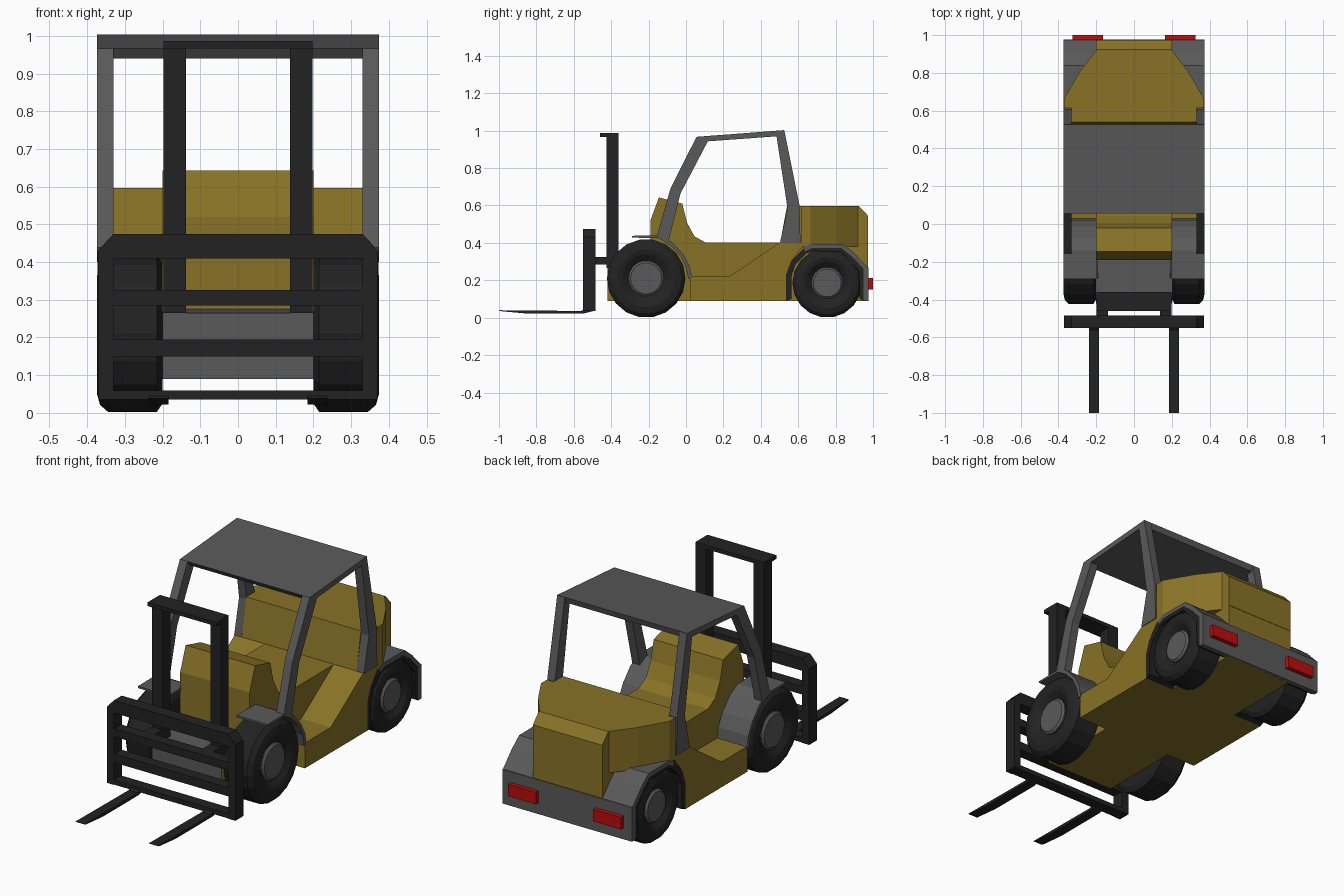
import bpy, bmesh, math

if "Cube" in bpy.data.objects:
    bpy.data.objects.remove(bpy.data.objects["Cube"])


def material(name, r, g, b):
    m = bpy.data.materials.new(name)
    m.diffuse_color = (r, g, b, 1)
    m.use_nodes = True
    m.node_tree.nodes["Principled BSDF"].inputs["Base Color"].default_value = m.diffuse_color
    return m


YELLOW = material("mustard paint", 0.25, 0.17, 0.02)
GREY = material("mid grey", 0.1, 0.1, 0.1)
BLACK = material("black", 0.016, 0.016, 0.016)
RED = material("lamp red", 0.5, 0.004, 0.004)


def loft(name, loops, mat, mirror=False, capped=True):
    """Join matching rings of points with quads and cap both ends."""
    bm = bmesh.new()
    rings = [[bm.verts.new(p) for p in loop] for loop in loops]
    n = len(rings[0])
    for a, b in zip(rings, rings[1:]):
        for i in range(n):
            j = (i + 1) % n
            bm.faces.new((a[i], a[j], b[j], b[i]))
    if capped:
        bm.faces.new(rings[0])
        bm.faces.new(rings[-1])
    bmesh.ops.recalc_face_normals(bm, faces=bm.faces)
    me = bpy.data.meshes.new(name)
    bm.to_mesh(me)
    bm.free()
    me.materials.append(mat)
    ob = bpy.data.objects.new(name, me)
    bpy.context.collection.objects.link(ob)
    if mirror:
        ob.modifiers.new("Mirror", 'MIRROR')
    return ob


def side(name, profile, x0, x1, mat, mirror=False):
    """Extrude a y-z profile across x."""
    return loft(name, [[(x, y, z) for y, z in profile] for x in (x0, x1)], mat, mirror)


def box(name, x0, x1, y0, y1, z0, z1, mat, mirror=False):
    return side(name, [(y0, z0), (y1, z0), (y1, z1), (y0, z1)], x0, x1, mat, mirror)


def band(name, outer, centre, k, x0, x1, mat):
    """Curved strip: an outer line and the same line pulled towards a centre."""
    cy, cz = centre
    inner = [(cy + (y - cy) * k, max(0.09, cz + (z - cz) * k)) for y, z in reversed(outer)]
    return side(name, outer + inner, x0, x1, mat, True)


def lathe(name, profile, y, z, mat, sides=18):
    """Turn (x, radius) pairs about a sideways axle."""
    ang = [2 * math.pi * (i + 0.5) / sides for i in range(sides)]
    return loft(name, [[(x, y + r * math.sin(a), z - r * math.cos(a)) for a in ang]
                       for x, r in profile], mat, True)


# Central body with front cowl and cab floor; nose faces are grey
core = side("body_core", [
    (-0.42, 0.09), (-0.42, 0.265), (-0.19, 0.275), (-0.19, 0.52), (-0.145, 0.643),
    (-0.02, 0.61), (0.005, 0.51), (0.045, 0.435), (0.105, 0.402), (0.52, 0.402),
    (0.92, 0.402), (0.972, 0.38), (0.972, 0.09)], -0.2, 0.2, YELLOW)
core.data.materials.append(GREY)
for f in core.data.polygons:
    if f.center.y < -0.2 and abs(f.normal.x) < 0.5 and f.normal.z > -0.5:
        f.material_index = 1

# Side sills with step and ramp
side("side_sill", [(0.022, 0.09), (0.022, 0.222), (0.235, 0.222), (0.5, 0.402),
                   (0.64, 0.402), (0.56, 0.3), (0.537, 0.23), (0.537, 0.09)],
     0.2, 0.37, YELLOW, True)

# Rear engine hood, tapered in plan with a bevelled back edge
half = [(0.33, 0.54), (0.33, 0.615), (0.37, 0.615), (0.37, 0.665),
        (0.285, 0.81), (0.2, 0.92), (0.2, 0.974)]


def hood_ring(z, front, back):
    pts = [(x, min(y, back) if i else front) for i, (x, y) in enumerate(half)]
    return [(x, y, z) for x, y in pts] + [(-x, y, z) for x, y in reversed(pts)]


loft("engine_hood", [hood_ring(0.38, 0.5, 1), hood_ring(0.545, 0.53, 1),
                     hood_ring(0.597, 0.54, 0.925)], YELLOW)

# Rear fenders, dark wheel-arch liners, bumper and lamps
band("rear_fender", [(0.625, 0.375), (0.665, 0.395), (0.84, 0.393), (0.9, 0.345),
                     (0.976, 0.265), (0.976, 0.09)], (0.755, 0.18), 0.9, 0.19, 0.373, GREY)
band("rear_arch_liner", [(0.535, 0.09), (0.535, 0.23), (0.56, 0.3), (0.63, 0.37),
                         (0.67, 0.382), (0.835, 0.38), (0.95, 0.26), (0.955, 0.09)],
     (0.755, 0.18), 0.87, 0.19, 0.371, BLACK)
box("rear_bumper", -0.373, 0.373, 0.95, 0.977, 0.09, 0.268, GREY)
box("tail_lamp", 0.165, 0.325, 0.97, 1.0, 0.15, 0.212, RED, True)

# Front fenders: flat lip then arc down to the step
side("front_fender", [(-0.29, 0.438), (-0.14, 0.44), (-0.075, 0.405), (-0.015, 0.34),
                      (0.02, 0.275), (0.032, 0.21), (0.012, 0.21), (0.0, 0.27),
                      (-0.03, 0.33), (-0.085, 0.388), (-0.145, 0.426), (-0.29, 0.428)],
     0.195, 0.373, GREY, True)

# Wheels
for label, y, r, hub in (("front", -0.213, 0.21, 0.095), ("rear", 0.755, 0.186, 0.085)):
    lathe(label + "_tyre", [(0.2, hub), (0.2, 0.88 * r), (0.215, r), (0.345, r),
                            (0.366, 0.9 * r), (0.374, 0.74 * r), (0.368, 0.62 * r),
                            (0.345, hub)], y, r, BLACK)
    lathe(label + "_hub", [(0.19, hub), (0.35, hub), (0.36, hub * 0.88)], y, r, GREY)

# Cab: pillars and roof
side("front_pillar", [(0.056, 0.967), (-0.083, 0.69), (-0.158, 0.43),
                      (-0.094, 0.405), (-0.03, 0.663), (0.115, 0.94)],
     0.33, 0.374, GREY, True)
side("rear_pillar", [(0.526, 1.0), (0.607, 0.6), (0.612, 0.4),
                     (0.502, 0.4), (0.543, 0.583), (0.484, 0.97)],
     0.33, 0.374, GREY, True)
side("roof", [(0.056, 0.967), (0.526, 1.003), (0.517, 0.972), (0.075, 0.94)],
     -0.374, 0.374, GREY)

# Mast
box("mast_post", 0.138, 0.198, -0.424, -0.36, 0.265, 0.985, BLACK, True)
box("mast_crossbar", -0.198, 0.198, -0.46, -0.36, 0.967, 0.987, BLACK)
box("mast_bracket", 0.138, 0.198, -0.49, -0.42, 0.285, 0.325, BLACK, True)

# Load carriage frame
F, B = -0.55, -0.485
box("carriage_side", 0.33, 0.37, F, B, 0.035, 0.43, BLACK, True)
top = [(-0.37, 0.41), (0.37, 0.41), (0.37, 0.432), (0.33, 0.475), (-0.33, 0.475), (-0.37, 0.432)]
loft("carriage_top", [[(x, y, z) for x, z in top] for y in (F, B)], BLACK)
for i, (z0, z1) in enumerate(((0.285, 0.326), (0.15, 0.195), (0.035, 0.06))):
    box("carriage_bar_%d" % (i + 1), -0.34, 0.34, F + 0.003, B - 0.003, z0, z1, BLACK)

# Forks with thin tips
side("fork", [(-1.0, 0.04), (-0.99, 0.035), (-0.85, 0.022), (-0.55, 0.022), (-0.49, 0.037),
              (-0.49, 0.05), (-0.54, 0.05), (-0.56, 0.036)], 0.185, 0.238, BLACK, True)
